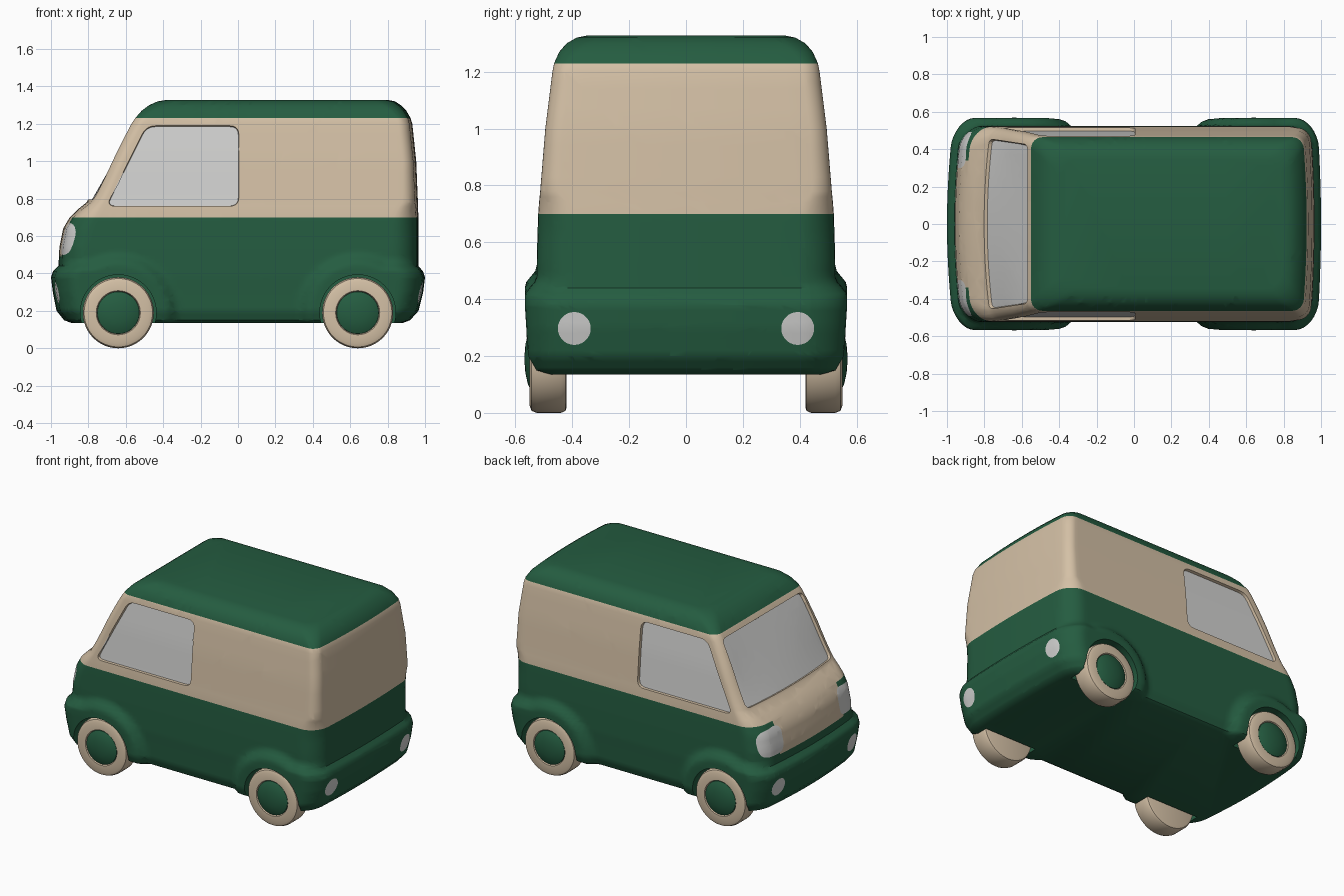
import bpy, bmesh
from math import sin, cos, pi, radians, hypot
from mathutils import Vector

cube = bpy.data.objects.get("Cube")
if cube:
    bpy.data.objects.remove(cube, do_unlink=True)


def material(name, rgb):
    m = bpy.data.materials.new(name)
    m.use_nodes = True
    m.diffuse_color = (*rgb, 1)
    m.node_tree.nodes["Principled BSDF"].inputs["Base Color"].default_value = (*rgb, 1)
    return m


PAINT = [material("dark_green", (0.018, 0.108, 0.052)),
         material("cream", (0.66, 0.53, 0.38)),
         material("pale_glass", (0.65, 0.65, 0.64))]
GREEN, CREAM, GLASS = range(3)


def make_object(name, bm, mats):
    mesh = bpy.data.meshes.new(name)
    bm.to_mesh(mesh)
    bm.free()
    ob = bpy.data.objects.new(name, mesh)
    bpy.context.collection.objects.link(ob)
    for m in mats:
        mesh.materials.append(m)
    return ob


def activate(ob):
    bpy.ops.object.select_all(action='DESELECT')
    ob.select_set(True)
    bpy.context.view_layer.objects.active = ob


def smooth(ob, angle=35):
    activate(ob)
    bpy.ops.object.shade_smooth_by_angle(angle=radians(angle))


def ramp(v, a, b):
    t = min(1, max(0, (v - a) / (b - a)))
    return t * t * (3 - 2 * t)


# Body outline by height: z, front x, rear x, half width, corner radius
KEYS = [(.135, -.89, .88, .47, .10), (.15, -.93, .92, .495, .11), (.20, -.97, .965, .515, .13),
        (.30, -.99, .99, .52, .13), (.38, -1.0, 1.0, .525, .13), (.41, -.99, .99, .525, .13),
        (.44, -.96, .965, .525, .13), (.54, -.955, .965, .525, .13), (.64, -.935, .965, .522, .13),
        (.70, -.90, .965, .52, .12), (.74, -.86, .963, .517, .10), (.78, -.81, .962, .513, .07),
        (1.0, -.685, .953, .495, .06), (1.20, -.57, .932, .47, .06), (1.23, -.55, .923, .464, .06),
        (1.27, -.515, .90, .446, .07), (1.30, -.475, .87, .42, .08), (1.32, -.43, .84, .385, .08),
        (1.328, -.38, .80, .345, .08)]
WHEEL_X, WHEEL_Z = .64, .19


def section(z):
    for a, b in zip(KEYS, KEYS[1:]):
        if z <= b[0] + 1e-6:
            t = (z - a[0]) / (b[0] - a[0])
            return [p + (q - p) * t for p, q in zip(a[1:], b[1:])]


def ring(z):
    xf, xr, w, r = section(z)
    centres = [(xr - r, w - r), (xf + r, w - r), (xf + r, r - w), (xr - r, r - w)]
    flat = []
    for i, (cx, cy) in enumerate(centres):
        for k in range(9):
            a = (i + k / 8) * pi / 2
            flat.append((cx + r * cos(a), cy + r * sin(a)))
        a = (i + 1) * pi / 2
        p = Vector(flat[-1])
        nx, ny = centres[(i + 1) % 4]
        q = Vector((nx + r * cos(a), ny + r * sin(a)))
        n = 60 if i % 2 == 0 else 14
        flat += [tuple(p.lerp(q, k / n)) for k in range(1, n)]
    out = []
    for x, y in flat:
        # gently bowed nose and tail
        bow = (y / w) ** 2
        x += .035 * bow * max(0, 1 - (x - xf) / .25) * (1 - ramp(z, .8, 1.2))
        x -= .02 * bow * max(0, 1 - (xr - x) / .25)
        # wheel arch swellings that run into the bumpers
        d = hypot(abs(x) - WHEEL_X, z - WHEEL_Z)
        if abs(x) > WHEEL_X:
            d = min(d, z - .155)
        y *= 1 + .042 / w * (1 - ramp(d, .255, .325)) * abs(y / w) ** 3
        out.append((x, y, z))
    return out


heights = sorted({k[0] for k in KEYS} | {.16 + .02 * i for i in range(20) if i not in (2, 7, 11, 14, 19)}
                 | {.58, .61, .67, .83, .88, .94, 1.07, 1.14})
body = bmesh.new()
rings = [[body.verts.new(p) for p in ring(z)] for z in heights]
for lo, hi in zip(rings, rings[1:]):
    for i in range(len(lo)):
        j = (i + 1) % len(lo)
        body.faces.new((lo[i], lo[j], hi[j], hi[i]))
body.faces.new(rings[0][::-1])
body.faces.new(rings[-1])
for f in body.faces:
    z = f.calc_center_median().z
    f.material_index = CREAM if .70 < z < 1.23 else GREEN


def rounded(points, radius, steps=5):
    """Polygon with its corners replaced by small curves."""
    out = []
    n = len(points)
    for i in range(n):
        p = Vector(points[i])
        a = p + (Vector(points[i - 1]) - p).normalized() * radius
        b = p + (Vector(points[(i + 1) % n]) - p).normalized() * radius
        for k in range(steps + 1):
            t = k / steps
            out.append(a * (1 - t) ** 2 + p * 2 * t * (1 - t) + b * t * t)
    return out


def circle(cx, cy, r, n=28):
    return [Vector((cx + r * cos(2 * pi * k / n), cy + r * sin(2 * pi * k / n))) for k in range(n)]


def cut_patch(outline, axis, side, colour, depth=0):
    """Cut a convex outline through the skin facing one side; colour and recess it."""
    body.normal_update()
    u = 1 - axis
    faces = [f for f in body.faces if f.normal[axis] * side > .25 and abs(f.normal.z) < .9]
    mid = sum(outline, Vector((0, 0))) / len(outline)
    for i, p in enumerate(outline):
        e = outline[(i + 1) % len(outline)] - p
        if e.length < 1e-6:
            continue
        nrm = Vector((e.y, -e.x)).normalized()
        if nrm.dot(mid - p) > 0:
            nrm = -nrm
        co, no = Vector((0, 0, p.y)), Vector((0, 0, nrm.y))
        co[u], no[u] = p.x, nrm.x
        geom = set(faces)
        for f in faces:
            geom.update(f.edges)
            geom.update(f.verts)
        res = bmesh.ops.bisect_plane(body, geom=list(geom), dist=1e-5, plane_co=co, plane_no=no)
        faces = [f for f in res["geom"] if isinstance(f, bmesh.types.BMFace)
                 and (f.calc_center_median() - co).dot(no) < 0]
    if depth:
        body.normal_update()
        bmesh.ops.inset_region(body, faces=faces, thickness=.003, depth=-depth,
                               use_boundary=True, use_even_offset=True)
    for f in faces:
        f.material_index = colour


# Nose panel, headlamps and bumper lamps
cut_patch([Vector(p) for p in ((-.34, .49), (.34, .49), (.34, .70), (-.34, .70))], 0, -1, CREAM)
for s in (-1, 1):
    lamp = [(s * .30, .50), (s * .49, .50), (s * .495, .66), (s * .30, .68)]
    cut_patch(rounded(lamp, .06), 0, -1, GLASS)
    for end in (-1, 1):
        cut_patch(circle(s * .393, .297, .058), 0, end, GLASS)

# Windscreen and side windows
screen = [(-.455, .795), (.455, .795), (.425, 1.2), (-.425, 1.2)]
cut_patch(rounded(screen, .035), 0, -1, GLASS, .018)
window = [(-.705, .76), (.005, .76), (.005, 1.19), (-.49, 1.19)]
for s in (-1, 1):
    cut_patch(rounded(window, .05), 1, s, GLASS, .018)

van_body = make_object("van_body", body, PAINT)

# Wheel wells
for s in (-1, 1):
    for x in (-WHEEL_X, WHEEL_X):
        bpy.ops.mesh.primitive_cylinder_add(vertices=48, radius=.203, depth=.4, rotation=(pi / 2, 0, 0),
                                            location=(x, s * .6, WHEEL_Z))
        well = bpy.context.object
        well.name = "wheel_well_cutter"
        well.hide_render = True
        activate(van_body)
        mod = van_body.modifiers.new("wheel_well", 'BOOLEAN')
        mod.object = well
        mod.solver = 'EXACT'
        bpy.ops.object.modifier_apply(modifier=mod.name)
        bpy.data.objects.remove(well, do_unlink=True)
smooth(van_body)


def lathe(name, profile, x, side, mat):
    """Turn a (radius, y) profile around the axle."""
    bm = bmesh.new()
    verts = [bm.verts.new((r, side * y, 0)) for r, y in profile]
    edges = [bm.edges.new(p) for p in zip(verts, verts[1:])]
    bmesh.ops.spin(bm, geom=verts + edges, axis=(0, 1, 0), cent=(0, 0, 0), angle=2 * pi, steps=48)
    bmesh.ops.remove_doubles(bm, verts=bm.verts, dist=1e-5)
    bmesh.ops.recalc_face_normals(bm, faces=bm.faces)
    ob = make_object(name, bm, [mat])
    ob.location = (x, 0, WHEEL_Z)
    smooth(ob)


# Wheels
TYRE = [(0, .53), (.112, .535), (.118, .55), (.165, .55), (.183, .543), (.19, .525),
        (.19, .44), (.183, .424), (.17, .42), (0, .42)]
HUB = [(0, .569), (.05, .565), (.09, .556), (.112, .545), (.114, .53), (0, .53)]
for end, x in (("front", -WHEEL_X), ("rear", WHEEL_X)):
    for label, s in (("a", -1), ("b", 1)):
        lathe(f"{end}_tyre_{label}", TYRE, x, s, PAINT[CREAM])
        lathe(f"{end}_hub_{label}", HUB, x, s, PAINT[GREEN])
